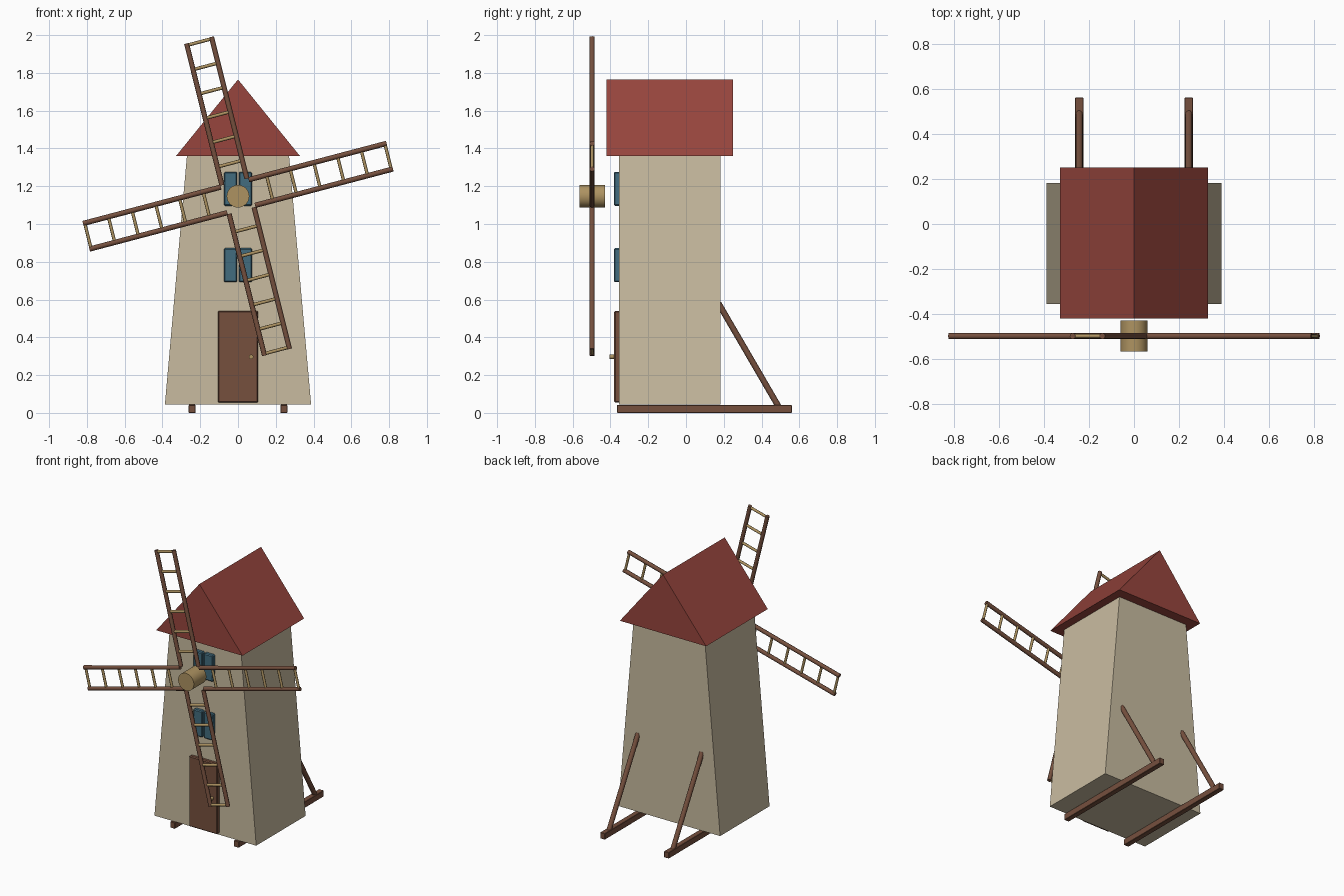
import bpy, bmesh, math
from mathutils import Vector, Matrix

if "Cube" in bpy.data.objects:
    bpy.data.objects.remove(bpy.data.objects["Cube"])


def material(name, rgb):
    m = bpy.data.materials.new(name)
    m.diffuse_color = (*rgb, 1)
    m.use_nodes = True
    m.node_tree.nodes["Principled BSDF"].inputs["Base Color"].default_value = m.diffuse_color
    return m


PLASTER = material("plaster", (0.58, 0.50, 0.35))
RED = material("roof_red", (0.31, 0.06, 0.047))
WOOD = material("dark_wood", (0.18, 0.08, 0.048))
TAN = material("light_wood", (0.42, 0.29, 0.12))
BLUE = material("shutter_blue", (0.055, 0.15, 0.21))


def make_object(name, bm, mat, smooth=False):
    bmesh.ops.recalc_face_normals(bm, faces=bm.faces)
    me = bpy.data.meshes.new(name)
    bm.to_mesh(me)
    bm.free()
    me.materials.append(mat)
    ob = bpy.data.objects.new(name, me)
    bpy.context.collection.objects.link(ob)
    if smooth:
        bpy.ops.object.select_all(action='DESELECT')
        ob.select_set(True)
        bpy.context.view_layer.objects.active = ob
        bpy.ops.object.shade_smooth_by_angle(angle=math.radians(50))
    return ob


def box(name, lo, hi, mat, bevel=0.0):
    lo, hi = Vector(lo), Vector(hi)
    bm = bmesh.new()
    bmesh.ops.create_cube(bm, size=1, matrix=Matrix.Translation((lo + hi) / 2)
                          @ Matrix.Diagonal((*(hi - lo), 1)))
    if bevel:
        bmesh.ops.bevel(bm, geom=bm.edges[:], offset=bevel, segments=1, affect='EDGES')
    return make_object(name, bm, mat)


def add_rod(bm, a, b, r, sides):
    a, b = Vector(a), Vector(b)
    turn = (b - a).to_track_quat('Z', 'Y').to_matrix().to_4x4()
    bmesh.ops.create_cone(bm, cap_ends=True, segments=sides, radius1=r, radius2=r,
                          depth=(b - a).length,
                          matrix=Matrix.Translation((a + b) / 2) @ turn)


def rod(name, a, b, r, sides, mat):
    bm = bmesh.new()
    add_rod(bm, a, b, r, sides)
    return make_object(name, bm, mat, smooth=True)


def prism(name, profile, y0, y1, mat):
    """Extrude an x-z profile along y."""
    bm = bmesh.new()
    face = bm.faces.new([bm.verts.new((x, y0, z)) for x, z in profile])
    new = bmesh.ops.extrude_face_region(bm, geom=[face])["geom"]
    bmesh.ops.translate(bm, vec=(0, y1 - y0, 0),
                        verts=[v for v in new if isinstance(v, bmesh.types.BMVert)])
    return make_object(name, bm, mat)


# Tapered tower and gable roof
prism("tower", [(-0.387, 0.045), (0.387, 0.045), (0.27, 1.365), (-0.27, 1.365)],
      -0.355, 0.182, PLASTER)
prism("roof", [(-0.328, 1.36), (0.328, 1.36), (0, 1.765)], -0.42, 0.25, RED)

# Door with knob
box("door", (-0.107, -0.38, 0.055), (0.107, -0.35, 0.54), WOOD, 0.006)
rod("door_knob", (0.07, -0.405, 0.297), (0.07, -0.375, 0.297), 0.012, 12, TAN)

# Two windows, each a pair of shutters
for label, z in (("lower", 0.692), ("upper", 1.096)):
    for side, s in (("left", -1), ("right", 1)):
        x = sorted((s * 0.005, s * 0.074))
        box(f"{label}_shutter_{side}", (x[0], -0.382, z), (x[1], -0.35, z + 0.18), BLUE, 0.006)

# Ground skids and rear braces
for side, s in (("left", -1), ("right", 1)):
    x = s * 0.243
    box(f"skid_{side}", (x - 0.018, -0.365, 0), (x + 0.018, 0.56, 0.042), WOOD, 0.002)
    rod(f"brace_{side}", (x, 0.495, 0.025), (x, 0.172, 0.58), 0.016, 12, WOOD)

# Hub
HUB = Vector((0, -0.497, 1.147))
rod("hub", HUB - Vector((0, 0.068, 0)), HUB + Vector((0, 0.068, 0)), 0.06, 24, TAN)

# Four ladder sails around the hub
R, HALF = 0.853, 0.07
for i in range(4):
    place = (Matrix.Translation(HUB) @ Matrix.Diagonal((0.973, 1, 1, 1))
             @ Matrix.Rotation(-math.radians(14.4 + 90 * i), 4, 'Y'))
    rails, rungs = bmesh.new(), bmesh.new()
    for s in (-1, 1):
        add_rod(rails, (0.078, 0, s * HALF), (R, 0, s * HALF), 0.0138, 8)
    for k in range(6):
        u = R - 0.01 - k * 0.133
        add_rod(rungs, (u, 0, -HALF), (u, 0, HALF), 0.009, 8)
    for name, bm, mat in (("sail_rails", rails, WOOD), ("sail_rungs", rungs, TAN)):
        bmesh.ops.transform(bm, matrix=place, verts=bm.verts)
        make_object(f"{name}_{i + 1}", bm, mat, smooth=True)
